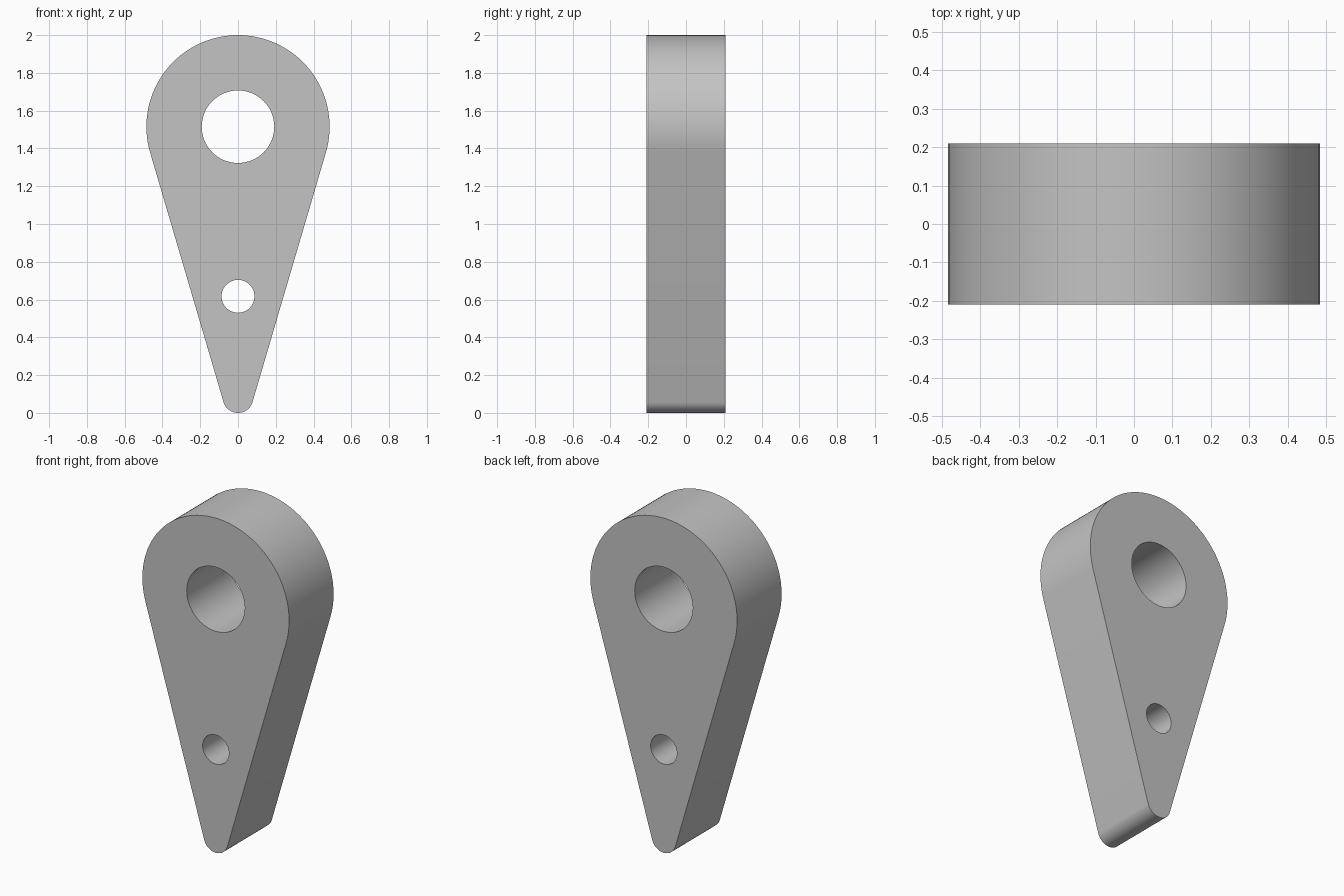
import bpy
import bmesh
from math import sin, cos, pi, asin

cube = bpy.data.objects.get("Cube")
if cube:
    bpy.data.objects.remove(cube, do_unlink=True)

HALF_DEPTH = 0.21
HEAD_Z, HEAD_R = 1.515, 0.485
TIP_Z, TIP_R = 0.08, 0.08


def arc(z, radius, start, end, steps):
    """Points on an arc in the front plane."""
    angles = [start + (end - start) * i / steps for i in range(steps + 1)]
    return [(radius * cos(a), -HALF_DEPTH, z + radius * sin(a)) for a in angles]


def add_loop(bm, points):
    verts = [bm.verts.new(p) for p in points]
    for i, v in enumerate(verts):
        bm.edges.new((v, verts[(i + 1) % len(verts)]))


# Grey metal
grey = bpy.data.materials.new("plain grey")
grey.use_nodes = True
grey.diffuse_color = (0.55, 0.55, 0.55, 1)
grey.node_tree.nodes["Principled BSDF"].inputs["Base Color"].default_value = grey.diffuse_color

# Teardrop outline: two arcs joined by their common tangents
bm = bmesh.new()
tilt = asin((HEAD_R - TIP_R) / (HEAD_Z - TIP_Z))
add_loop(bm, arc(HEAD_Z, HEAD_R, -tilt, pi + tilt, 72)
         + arc(TIP_Z, TIP_R, pi + tilt, 2 * pi - tilt, 32))

# Large and small through holes
for z, radius in ((HEAD_Z, 0.192), (0.617, 0.087)):
    add_loop(bm, arc(z, radius, 0, 2 * pi, 64)[:-1])

# Fill the front face and extrude it to the back
bmesh.ops.triangle_fill(bm, edges=bm.edges[:], use_beauty=True)
result = bmesh.ops.extrude_face_region(bm, geom=bm.faces[:], use_keep_orig=True)
back = [g for g in result["geom"] if isinstance(g, bmesh.types.BMVert)]
bmesh.ops.translate(bm, verts=back, vec=(0, 2 * HALF_DEPTH, 0))
bmesh.ops.recalc_face_normals(bm, faces=bm.faces[:])

mesh = bpy.data.meshes.new("lever_plate")
bm.to_mesh(mesh)
bm.free()
mesh.materials.append(grey)
plate = bpy.data.objects.new("lever_plate", mesh)
bpy.context.collection.objects.link(plate)

# Smooth curved walls, sharp rims
bpy.ops.object.select_all(action="DESELECT")
plate.select_set(True)
bpy.context.view_layer.objects.active = plate
bpy.ops.object.shade_smooth_by_angle(angle=pi / 6)
